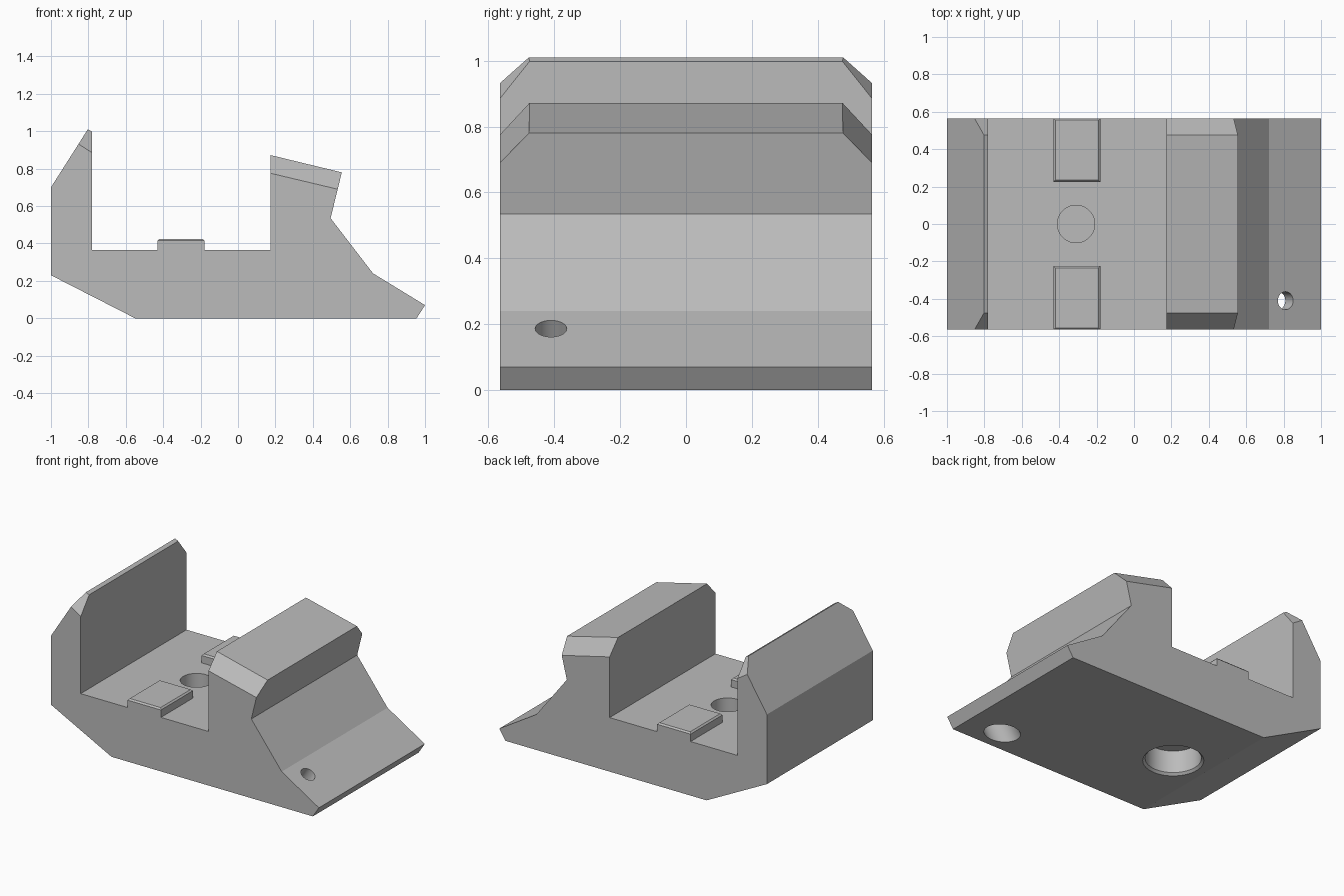
import bpy, bmesh, math
from mathutils import Vector, Matrix

default = bpy.data.objects.get("Cube")
if default:
    bpy.data.objects.remove(default, do_unlink=True)

HALF = 0.565
FLOOR = 0.365

grey = bpy.data.materials.new("plain_grey")
grey.use_nodes = True
grey.diffuse_color = (0.5, 0.5, 0.5, 1)
grey.node_tree.nodes["Principled BSDF"].inputs["Base Color"].default_value = (0.5, 0.5, 0.5, 1)


def finish(bm, name):
    bmesh.ops.recalc_face_normals(bm, faces=bm.faces)
    mesh = bpy.data.meshes.new(name)
    bm.to_mesh(mesh)
    bm.free()
    mesh.materials.append(grey)
    obj = bpy.data.objects.new(name, mesh)
    bpy.context.collection.objects.link(obj)
    return obj


def extrude_profile(name, points, half):
    """Extrude an x-z outline along y."""
    bm = bmesh.new()
    face = bm.faces.new([bm.verts.new((x, -half, z)) for x, z in points])
    ext = bmesh.ops.extrude_face_region(bm, geom=[face])
    verts = [v for v in ext["geom"] if isinstance(v, bmesh.types.BMVert)]
    bmesh.ops.translate(bm, verts=verts, vec=(0, 2 * half, 0))
    return finish(bm, name)


def turned(name, outline, place):
    """Spin an (r, height) outline into a round cutter."""
    bm = bmesh.new()
    verts = [bm.verts.new((r, 0, h)) for r, h in outline]
    edges = [bm.edges.new(pair) for pair in zip(verts, verts[1:])]
    bmesh.ops.spin(bm, geom=verts + edges, axis=(0, 0, 1), cent=(0, 0, 0),
                   steps=48, angle=math.tau)
    bmesh.ops.remove_doubles(bm, verts=bm.verts, dist=0.0001)
    bm.transform(place)
    return finish(bm, name)


def chamfer_block(name, a, b, c, side):
    """Block lying on the plane through three points, on its outer side."""
    a, b, c = (Vector((p[0], p[1] * side, p[2])) for p in (a, b, c))
    normal = (b - a).cross(c - a).normalized()
    if normal.y * side < 0:
        normal.negate()
    size = 0.7
    bm = bmesh.new()
    bmesh.ops.create_cube(bm, size=size)
    rot = normal.to_track_quat('Z', 'Y').to_matrix().to_4x4()
    bm.transform(Matrix.Translation((a + b + c) / 3 + normal * size / 2) @ rot)
    return finish(bm, name)


def cut(target, cutter):
    mod = target.modifiers.new("cut", 'BOOLEAN')
    mod.operation = 'DIFFERENCE'
    mod.solver = 'EXACT'
    mod.object = cutter
    cutter.hide_render = True
    bpy.context.view_layer.objects.active = target
    bpy.ops.object.modifier_apply(modifier=mod.name)
    bpy.data.objects.remove(cutter, do_unlink=True)


# Main body: back wall, floor channel, hooked block and sloping foot
body = extrude_profile("body", [
    (-0.55, 0), (0.955, 0), (1, 0.07), (0.722, 0.24), (0.495, 0.535),
    (0.555, 0.78), (0.175, 0.872), (0.175, FLOOR), (-0.78, FLOOR),
    (-0.78, 0.998), (-0.803, 1.01), (-1, 0.7), (-1, 0.23)], HALF)

# Corner chamfers on wall, block and foot, both sides
chamfers = {
    "wall": ((-0.78, 0.475, 0.998), (-0.78, HALF, 0.885), (-0.85, HALF, 0.93)),
    "block": ((0.175, 0.475, 0.872), (0.175, HALF, 0.775), (0.533, HALF, 0.69)),
    "foot": ((0.89, HALF, 0.137), (0.807, HALF, 0), (1, 0.44, 0.07)),
}
for name, points in chamfers.items():
    for side in (-1, 1):
        cut(body, chamfer_block(name + "_chamfer", *points, side))

# Blind hole in the floor and a wide pocket with a lip beneath it
cut(body, turned("floor_hole", [(0, -0.18), (0.1, -0.18), (0.1, 0.1), (0, 0.1)],
                 Matrix.Translation((-0.31, 0, FLOOR))))
cut(body, turned("under_pocket", [(0, -0.05), (0.185, -0.05), (0.185, 0), (0.17, 0.015),
                                  (0.17, 0.165), (0, 0.165)],
                 Matrix.Translation((-0.31, 0, 0))))

# Stepped screw holes square to the foot slope
slope = Vector((0.17, 0, 0.278)).to_track_quat('Z', 'Y').to_matrix().to_4x4()
for side in (-1, 1):
    place = Matrix.Translation((0.81, 0.41 * side, 0.186)) @ slope
    cut(body, turned("screw_hole", [(0, -0.4), (0.1, -0.4), (0.1, -0.08),
                                    (0.048, -0.08), (0.048, 0.1), (0, 0.1)], place))

# Raised pads on the floor with bevelled top rims
pads = []
for side, label in ((1, "back"), (-1, "front")):
    bm = bmesh.new()
    bmesh.ops.create_cube(bm, size=1)
    bm.transform(Matrix.Translation((-0.305, side * (0.225 + HALF) / 2, FLOOR + 0.03))
                 @ Matrix.Diagonal((0.25, HALF - 0.225, 0.06, 1)))
    rim = [e for e in bm.edges if all(v.co.z > FLOOR + 0.03 for v in e.verts)]
    bmesh.ops.bevel(bm, geom=rim, offset=0.01, segments=1, affect='EDGES')
    pads.append(finish(bm, label + "_pad"))

# Smooth only the round bores
bpy.ops.object.select_all(action='DESELECT')
body.select_set(True)
bpy.context.view_layer.objects.active = body
bpy.ops.object.shade_smooth_by_angle(angle=math.radians(15))
